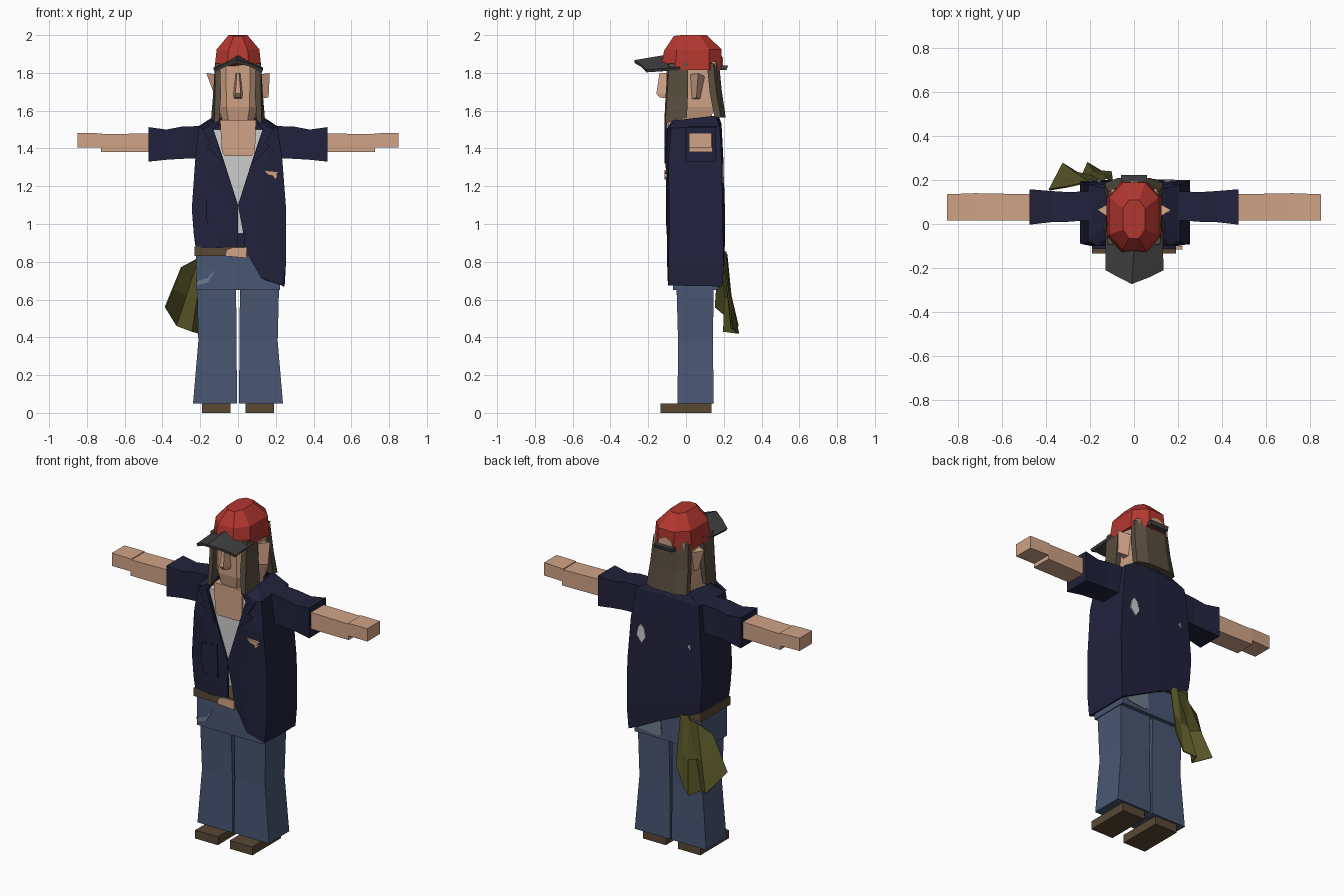
import bpy, bmesh
from mathutils import Vector


def material(name, r, g, b):
    lin = [((c / 255 + 0.055) / 1.055) ** 2.4 if c > 10 else c / 255 / 12.92 for c in (r, g, b)]
    m = bpy.data.materials.new(name)
    m.diffuse_color = (*lin, 1)
    return m


NAVY = material("navy", 33, 34, 60)
RED = material("red", 178, 54, 47)
DENIM = material("denim", 73, 87, 115)
FADED = material("faded denim", 112, 125, 138)
SKIN = material("skin", 208, 163, 134)
HAIR = material("hair brown", 88, 77, 62)
LEATHER = material("leather brown", 88, 72, 52)
DARK = material("dark grey", 64, 64, 64)
WHITE = material("light grey", 205, 205, 205)
OLIVE = material("olive", 86, 85, 38)


def finish(name, bm, mat, thick=0):
    bmesh.ops.recalc_face_normals(bm, faces=bm.faces)
    me = bpy.data.meshes.new(name)
    bm.to_mesh(me)
    bm.free()
    me.materials.append(mat)
    ob = bpy.data.objects.new(name, me)
    bpy.context.collection.objects.link(ob)
    if thick:
        mod = ob.modifiers.new("thickness", 'SOLIDIFY')
        mod.thickness, mod.offset = thick, 0
    return ob


def loft(name, rings, mat, closed=True, thick=0):
    """Skin point rings; closed rings are capped, open ones make a sheet."""
    bm = bmesh.new()
    vs = [[bm.verts.new(p) for p in ring] for ring in rings]
    n = len(rings[0])
    for a, b in zip(vs, vs[1:]):
        for i in range(n if closed else n - 1):
            j = (i + 1) % n
            bm.faces.new((a[i], a[j], b[j], b[i]))
    if closed:
        bm.faces.new(vs[0])
        bm.faces.new(vs[-1])
    return finish(name, bm, mat, thick)


def rect(x0, x1, y0, y1, z):
    return [(x0, y0, z), (x1, y0, z), (x1, y1, z), (x0, y1, z)]


def box(name, x, y, z, mat):
    return loft(name, [rect(*x, *y, z[0]), rect(*x, *y, z[1])], mat)


def plate(name, pts, y0, y1, mat):
    """Extrude an x,z outline along y."""
    return loft(name, [[(x, y, z) for x, z in pts] for y in (y0, y1)], mat)


def flip(s, rings):
    return [[(s * x, y, z) for x, y, z in r] for r in rings]


for s, side in ((1, "left"), (-1, "right")):
    # shoes and flared trouser legs
    loft(side + "_shoe", flip(s, [rect(.04, .19, -.135, .135, 0), rect(.04, .19, -.135, .135, .05)]), LEATHER)
    loft(side + "_trouser_leg", flip(s, [
        rect(.005, .238, -.045, .147, .05), rect(.008, .21, -.042, .142, .38),
        rect(.01, .217, -.05, .147, .66)]), DENIM)
    # arms lofted outwards along x
    def arm(name, secs, mat):
        loft(side + name, flip(s, [[(x, y0, z0), (x, y1, z0), (x, y1, z1), (x, y0, z1)]
                                   for x, y0, y1, z0, z1 in secs]), mat)
    arm("_sleeve", [(.17, .02, .15, 1.35, 1.52), (.3, .01, .145, 1.345, 1.515),
                    (.38, .008, .15, 1.34, 1.5), (.475, -.003, .158, 1.33, 1.513)], NAVY)
    arm("_forearm", [(.46, .015, .135, 1.38, 1.48), (.725, .015, .14, 1.38, 1.475)], SKIN)
    arm("_hand", [(.72, .015, .14, 1.405, 1.48), (.85, .015, .135, 1.405, 1.482)], SKIN)
    # lapels
    plate(side + "_lapel", [(s * x, z) for x, z in
          ((.1, 1.55), (.19, 1.5), (.145, 1.43), (.17, 1.41), (.075, 1.32), (.13, 1.5))], -.114, -.098, NAVY)
    # front lock of hair
    loft(side + "_hair_lock", flip(s, [
        [(.095, -.095, 1.85), (.12, -.09, 1.85), (.122, .01, 1.85), (.1, .01, 1.85)],
        [(.09, -.108, 1.68), (.122, -.1, 1.68), (.132, .01, 1.68), (.1, .01, 1.68)],
        [(.1, -.115, 1.54), (.125, -.11, 1.535), (.142, .005, 1.565), (.115, .005, 1.565)]]), HAIR)
    # ears
    loft(side + "_ear", flip(s, [
        [(.1, .02, 1.79), (.1, .1, 1.78), (.168, .065, 1.8)],
        [(.1, .03, 1.66), (.1, .075, 1.66), (.162 if s > 0 else .12, .055, 1.67)]]), SKIN)

# hips, belt and skin showing at the waist
box("hips", (-.222, .222), (-.07, .17), (.65, .845), DENIM)
box("belt", (-.23, .23), (-.092, .185), (.83, .88), LEATHER)
plate("waist_skin", [(-.07, .83), (-.06, .865), (-.03, .875), (.045, .875), (.045, .82), (-.01, .825)],
      -.1, -.091, SKIN)
plate("front_faded_patch", [(-.22, .675), (-.16, .69), (-.12, .76), (-.14, .74), (-.16, .715), (-.21, .7)],
      -.074, -.066, FADED)
plate("back_faded_patch", [(.04, .68), (.07, .665), (.19, .68), (.18, .75), (.15, .81), (.05, .79)],
      .166, .174, FADED)

# jacket: open sheet running round the body, hem higher on one side
hem = [(.04, -.088, .86), (.125, -.092, .71), (.236, -.09, .675), (.242, .19, .67), (0, .195, .79),
       (-.222, .188, .885), (-.218, -.085, .875), (-.11, -.095, .872), (0, -.09, .88)]
waist = [(0, -.095, 1.1), (.12, -.097, 1.09), (.25, -.085, 1.08), (.25, .19, 1.08), (0, .2, 1.08),
         (-.24, .19, 1.08), (-.24, -.085, 1.08), (-.12, -.097, 1.09), (0, -.095, 1.1)]
low = [(.03, -.09, .94), (.125, -.095, .86), (.25, -.088, .8), (.25, .195, .8), (0, .2, .9),
       (-.23, .19, .95), (-.229, -.085, .95), (-.115, -.096, .95), (0, -.093, .95)]
chest = [(.07, -.1, 1.32), (.15, -.102, 1.33), (.23, -.09, 1.34), (.23, .185, 1.34), (0, .192, 1.34),
         (-.222, .185, 1.34), (-.222, -.09, 1.34), (-.15, -.102, 1.33), (-.07, -.1, 1.32)]
shoulder = [(.13, -.095, 1.5), (.165, -.092, 1.505), (.205, -.075, 1.505), (.205, .175, 1.515), (0, .182, 1.53),
            (-.205, .175, 1.515), (-.205, -.075, 1.505), (-.165, -.092, 1.505), (-.13, -.095, 1.5)]
neckline = [(.11, -.07, 1.54), (.12, -.05, 1.545), (.125, 0, 1.55), (.12, .155, 1.57), (0, .165, 1.575),
            (-.12, .155, 1.57), (-.125, 0, 1.55), (-.12, -.05, 1.545), (-.11, -.07, 1.54)]
loft("jacket", [hem, low, waist, chest, shoulder, neckline], NAVY, closed=False, thick=.012)
plate("jacket_pocket", [(-.165, 1.0), (-.06, .99), (-.065, 1.19), (-.17, 1.17)], -.107, -.099, NAVY)

# tears in the jacket
plate("chest_tear", [(.135, 1.285), (.16, 1.26), (.185, 1.255), (.195, 1.235), (.21, 1.25), (.205, 1.265),
                     (.22, 1.275), (.18, 1.28)], -.115, -.1, SKIN)
plate("back_tear", [(.13, 1.25), (.155, 1.21), (.19, 1.25), (.18, 1.3), (.165, 1.32), (.14, 1.3)],
      .191, .2, WHITE)
plate("small_back_tear", [(-.15, 1.27), (-.17, 1.25), (-.165, 1.285)], .191, .2, WHITE)

# shirt, chest and neck
loft("shirt", [rect(-.15, .15, -.084, .1, .95), rect(-.15, .15, -.086, .1, 1.36),
               rect(-.14, .14, -.084, .1, 1.5)], WHITE)
plate("chest", [(-.085, 1.38), (-.07, 1.36), (.07, 1.36), (.09, 1.38), (.095, 1.55), (-.095, 1.55)],
      -.094, .05, SKIN)
box("neck", (-.085, .085), (-.05, .12), (1.5, 1.6), SKIN)

# head with narrowed chin and wedge nose
def head_ring(w, y0, y1, z):
    return [(-w, y0 + .04, z), (-w * .6, y0, z), (w * .6, y0, z), (w, y0 + .04, z), (w, y1, z), (-w, y1, z)]


loft("head", [head_ring(.085, -.085, .13, 1.55), head_ring(.103, -.1, .15, 1.62),
              head_ring(.105, -.105, .16, 1.86)], SKIN)
loft("nose", [[(-.022, -.1, 1.665), (.022, -.1, 1.665), (.012, -.14, 1.67), (-.012, -.14, 1.67)],
              [(-.024, -.1, 1.69), (.024, -.1, 1.69), (.014, -.157, 1.69), (-.014, -.157, 1.69)],
              [(-.012, -.1, 1.8), (.012, -.1, 1.8), (.006, -.14, 1.8), (-.006, -.14, 1.8)]], SKIN)


# back hair flaring outwards at the bottom
def hair_ring(w, y0, y1, z):
    return [(w, y0, z), (w, y0 + .035, z), (w * .55, y1, z), (-w * .55, y1, z),
            (-w, y0 + .035, z), (-w, y0, z)]


loft("back_hair", [hair_ring(.115, .11, .175, 1.85), hair_ring(.125, .125, .19, 1.7),
                   hair_ring(.133, .15, .21, 1.565)], HAIR)


# faceted cap
def cap_ring(w, y0, y1, z, front, inset=.45):
    d = (y1 - y0) * .22
    return [(-w * inset, y0, front), (w * inset, y0, front), (w, y0 + d, z), (w, y1 - d, z),
            (w * inset, y1, z), (-w * inset, y1, z), (-w, y1 - d, z), (-w, y0 + d, z)]


loft("cap", [cap_ring(.125, -.13, .192, 1.815, 1.85), cap_ring(.113, -.115, .188, 1.925, 1.92),
             cap_ring(.05, -.065, .11, 2.0, 1.995)], RED)
plate("cap_opening", [(-.05, 1.825), (.05, 1.825), (.04, 1.865), (0, 1.885), (-.04, 1.865)], .186, .195, SKIN)
loft("cap_strap", [rect(-.06, .06, .17, .215, 1.815), rect(-.06, .06, .17, .222, 1.838)], DARK)

# peaked visor
loft("visor", [[(-.125, -.03, 1.822), (-.06, -.1, 1.85), (0, -.12, 1.885), (.06, -.1, 1.85), (.128, -.03, 1.822)],
               [(-.125, -.21, 1.81), (-.07, -.24, 1.84), (-.01, -.272, 1.86), (.07, -.24, 1.84), (.13, -.21, 1.81)]],
     DARK, closed=False, thick=.016)

# pleated rag tucked in the belt
rag_top = [(-.1, .19, .85), (-.125, .21, .855), (-.15, .19, .85), (-.18, .215, .84), (-.21, .19, .82), (-.3, .17, .77)]
rag_hem = [(-.1, .235, .56), (-.15, .24, .45), (-.21, .278, .42), (-.245, .2, .43), (-.325, .275, .46), (-.385, .155, .56)]
rag_mid = [tuple(Vector(a).lerp(Vector(b), .55)) for a, b in zip(rag_top, rag_hem)]
loft("rag", [rag_top, rag_mid, rag_hem], OLIVE, closed=False, thick=.008)
